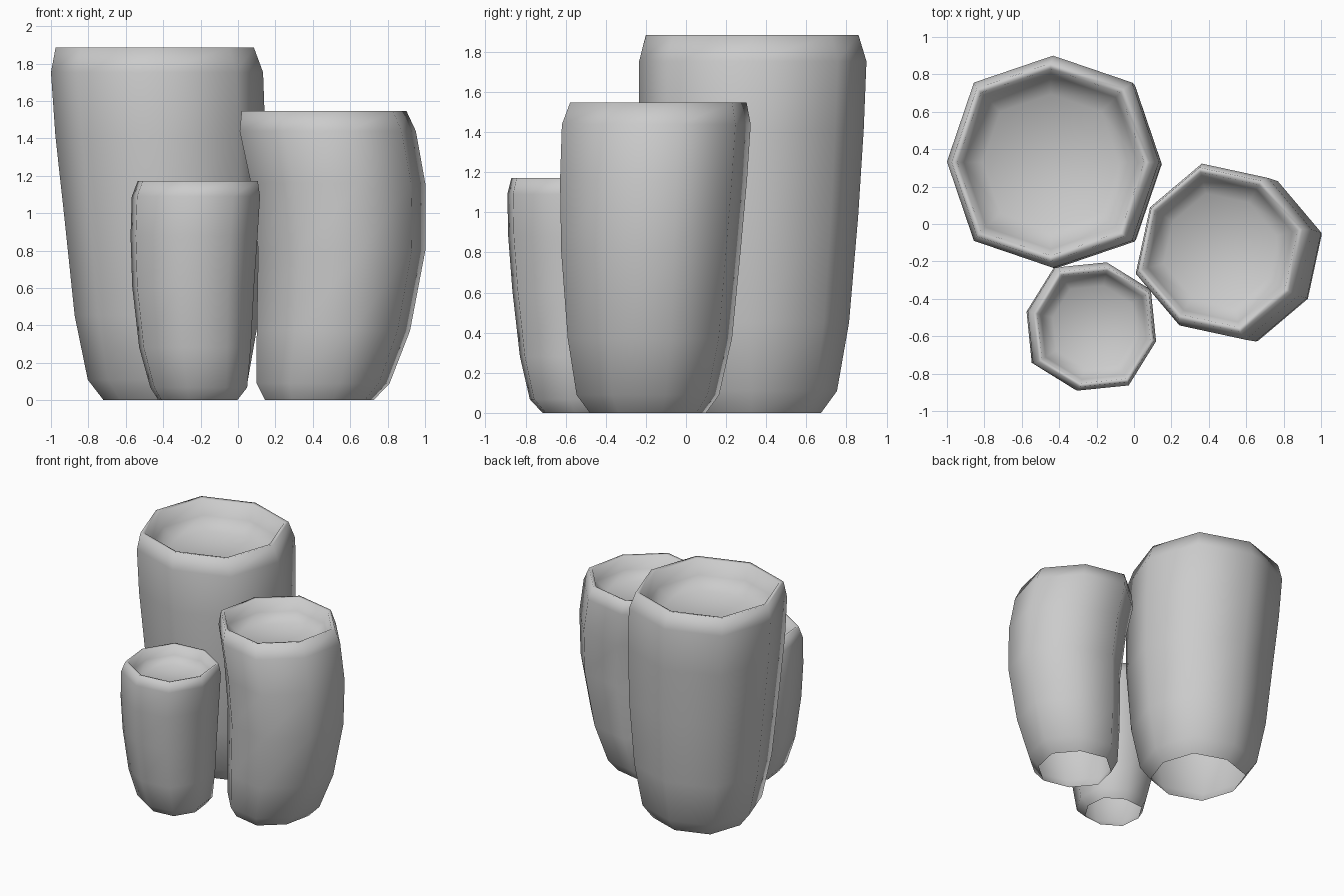
import bpy, bmesh
from math import cos, sin, radians

if "Cube" in bpy.data.objects:
    bpy.data.objects.remove(bpy.data.objects["Cube"])

# Shared vase profile: height fraction and radius factor of each outer ring
HEIGHTS = [0, 0.058, 0.24, 0.52, 0.75, 0.93, 1.0]
RADII = [0.615, 0.755, 0.87, 0.95, 0.99, 1.0, 0.935]
# Narrow lip and shallow bowl inside it: depth factor and radius factor
BOWL = [(0.01, 0.88), (0.22, 0.82), (0.36, 0.64)]


def vase(name, height, radius, turn, centres):
    """Eight-sided vase, open underneath, whose ring centres follow a bent path."""
    bm = bmesh.new()
    sections = [(c, z * height, r * radius) for c, z, r in zip(centres, HEIGHTS, RADII)]
    sections += [(centres[-1], height - d * radius, r * radius) for d, r in BOWL]
    rings = []
    for (cx, cy), z, r in sections:
        ring = []
        for i in range(8):
            a = radians(turn + 45 * i)
            k = r * (1.055 if i % 2 else 1.0)   # diagonal corners stick out a little
            ring.append(bm.verts.new((cx + k * cos(a), cy + k * sin(a), z)))
        rings.append(ring)
    for low, high in zip(rings, rings[1:]):
        for i in range(8):
            j = (i + 1) % 8
            bm.faces.new((low[i], low[j], high[j], high[i]))
    bm.faces.new(rings[-1])                     # floor of the bowl
    for f in bm.faces:
        f.smooth = True
    mesh = bpy.data.meshes.new(name)
    bm.to_mesh(mesh)
    bm.free()
    obj = bpy.data.objects.new(name, mesh)
    bpy.context.collection.objects.link(obj)
    return obj


# Tall vase at the back left
vase("tall_vase", 1.885, 0.567, 0,
     [(-0.37, 0.325), (-0.375, 0.325), (-0.38, 0.32), (-0.39, 0.32),
      (-0.415, 0.325), (-0.433, 0.333), (-0.445, 0.33)])

# Medium vase at the right
vase("medium_vase", 1.547, 0.46, 59,
     [(0.435, -0.19), (0.455, -0.19), (0.51, -0.18), (0.555, -0.175),
      (0.535, -0.162), (0.48, -0.148), (0.46, -0.138)])

# Small vase at the front
vase("small_vase", 1.172, 0.352, -13,
     [(-0.215, -0.505), (-0.21, -0.52), (-0.23, -0.53), (-0.24, -0.54),
      (-0.235, -0.547), (-0.225, -0.548), (-0.215, -0.55)])
